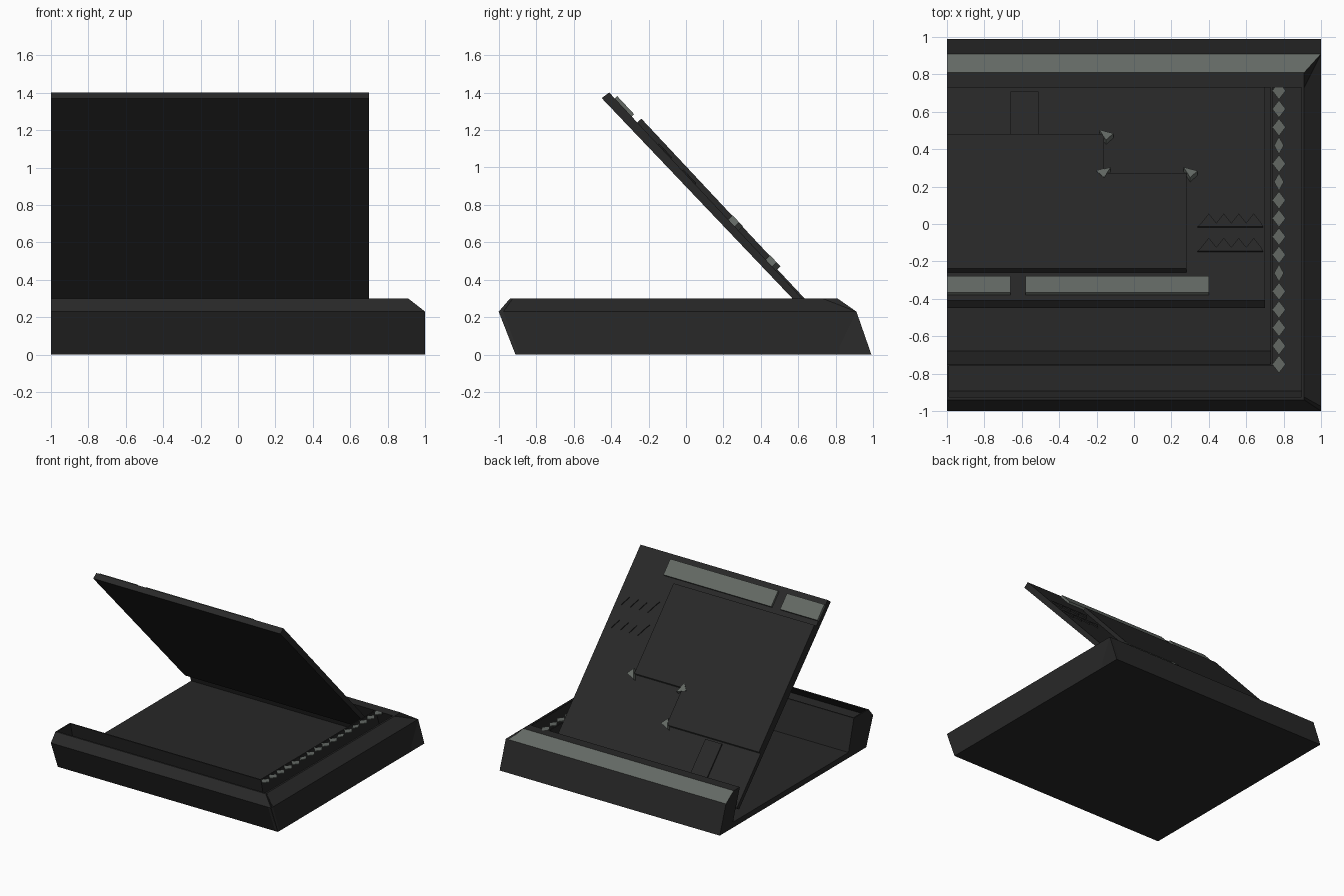
import bpy
import bmesh
from mathutils import Vector

cube = bpy.data.objects.get("Cube")
if cube:
    bpy.data.objects.remove(cube, do_unlink=True)


def material(name, color):
    m = bpy.data.materials.new(name)
    m.use_nodes = True
    m.diffuse_color = color
    bsdf = next(n for n in m.node_tree.nodes if n.type == 'BSDF_PRINCIPLED')
    bsdf.inputs["Base Color"].default_value = color
    return m


DARK = material("charcoal", (0.021, 0.021, 0.021, 1))
GREY = material("worn grey", (0.125, 0.14, 0.127, 1))


def prism(name, profile, end_a, end_b, mat=DARK, grey_rule=None):
    """Sweep a 2D profile between two end mappings."""
    bm = bmesh.new()
    a = [bm.verts.new(end_a(u, v)) for u, v in profile]
    b = [bm.verts.new(end_b(u, v)) for u, v in profile]
    bm.faces.new(a)
    bm.faces.new(b)
    for i in range(len(a)):
        j = (i + 1) % len(a)
        bm.faces.new((a[i], a[j], b[j], b[i]))
    bmesh.ops.recalc_face_normals(bm, faces=bm.faces)
    bm.normal_update()
    if grey_rule:
        for f in bm.faces:
            f.material_index = int(grey_rule(f.normal))
    mesh = bpy.data.meshes.new(name)
    bm.to_mesh(mesh)
    bm.free()
    mesh.materials.append(mat)
    if grey_rule:
        mesh.materials.append(GREY)
    obj = bpy.data.objects.new(name, mesh)
    bpy.context.collection.objects.link(obj)
    return obj


def at_x(x):
    return lambda y, z: (x, y, z)


def mitred(y, z):
    # right-hand end follows the sloping rim of the side wall
    return (0.91 if z > 0.29 else 1, y, z)


def lerp(z, points):
    # height to depth along a leaning wall outline
    for (z0, y0), (z1, y1) in zip(points, points[1:]):
        if z <= z1 + 1e-6:
            return y0 + (y1 - y0) * (z - z0) / (z1 - z0)
    return points[-1][1]


FRONT = [(0, -0.91), (0.23, -1), (0.3, -0.94)]
BACK = [(0, 0.99), (0.23, 0.91), (0.3, 0.81)]

# Tray: bottom, floor and walls with an open channel in the rim
prism("bottom_plate", [(-0.91, 0), (-0.914, 0.01), (0.986, 0.01), (0.99, 0)],
      at_x(-1), at_x(1))
prism("tray_floor", [(-0.69, 0.005), (-0.69, 0.045), (0.83, 0.045), (0.83, 0.005)],
      at_x(-1), at_x(0.735))
prism("front_outer_wall", [(-0.91, 0), (-1, 0.23), (-0.94, 0.3), (-0.925, 0.3),
                           (-0.975, 0.23), (-0.89, 0)], at_x(-1), mitred)
prism("front_inner_wall", [(-0.76, 0.3), (-0.75, 0.3), (-0.68, 0.045), (-0.69, 0.005)],
      at_x(-1), at_x(0.74))
prism("front_end_cap", [(-0.91, 0), (-1, 0.23), (-0.94, 0.3), (-0.75, 0.3),
                        (-0.68, 0.045), (-0.68, 0)], at_x(-1), at_x(-0.99))
prism("back_wall", [(0.99, 0), (0.91, 0.23), (0.81, 0.3), (0.73, 0.3), (0.82, 0.045),
                    (0.82, 0)], at_x(-1), mitred,
      grey_rule=lambda n: n.y > 0.3 and n.z > 0.6)
prism("right_outer_wall", [(1, 0), (1, 0.23), (0.91, 0.3), (0.895, 0.3), (0.975, 0.23),
                           (0.975, 0)],
      lambda x, z: (x, lerp(z, FRONT), z), lambda x, z: (x, lerp(z, BACK), z))
prism("right_inner_wall", [(0.73, 0), (0.73, 0.3), (0.74, 0.3), (0.74, 0)],
      lambda x, z: (x, -0.67 - z * 0.27, z), lambda x, z: (x, 0.84 - z * 0.3, z))

# Row of diamond teeth along the inner rim
for i in range(16):
    y = -0.75 + i * 0.0975
    r = 0.026 if i in (5, 10, 12) else 0.036
    prism(f"rim_tooth_{i + 1}", [(0.775 - r, y), (0.775, y - 0.047), (0.775 + r, y),
                                 (0.775, y + 0.047)],
          lambda x, v: (x, v, 0.292), lambda x, v: (x, v, 0.3), GREY)

# Leaning lid
prism("lid", [(-0.45, 1.37), (-0.41, 1.4), (0.77, 0.14), (0.74, 0.12)],
      at_x(-1), at_x(0.7))
LID_NORMAL = Vector((0, 0.73, 0.683))


def on_lid(height):
    return lambda x, y: Vector((x, y, 1.4 - 1.068 * (y + 0.41))) + LID_NORMAL * height


def lid_part(name, outline, height, mat=DARK, rule=None):
    return prism(name, outline, on_lid(-0.005), on_lid(height), mat, rule)


def rect(x0, x1, y0, y1):
    return [(x0, y0), (x1, y0), (x1, y1), (x0, y1)]


# Stepped raised panel on the back of the lid, grey on its lower edges
lid_part("raised_panel", [(-1, -0.26), (0.28, -0.26), (0.28, 0.25), (-0.16, 0.25),
                          (-0.16, 0.46), (-1, 0.46)], 0.03,
         rule=lambda n: n.y > 0.3 and n.z < -0.3)
lid_part("top_bar_short", rect(-1, -0.66, -0.38, -0.29), 0.018, GREY)
lid_part("top_bar_long", rect(-0.58, 0.4, -0.38, -0.29), 0.018, GREY)
lid_part("lower_tab", rect(-0.66, -0.51, 0.47, 0.7), 0.01)

# Small worn corners of the step
for i, (x, y, s) in enumerate([(-0.16, 0.25, -1), (0.3, 0.25, 1), (-0.15, 0.45, 1)]):
    lid_part(f"step_corner_{i + 1}", [(x - 0.035 * s, y + 0.03), (x + 0.04 * s, y + 0.01),
                                      (x, y - 0.025)], 0.033, GREY)

# Vent ribs with serrated edges
for i, y in enumerate((-0.02, -0.15)):
    teeth = [(0.68 - k * 0.04, y + (0.07 if k % 2 else 0.02)) for k in range(9)]
    lid_part(f"vent_rib_{i + 1}", [(0.34, y), (0.69, y)] + teeth, 0.008)
